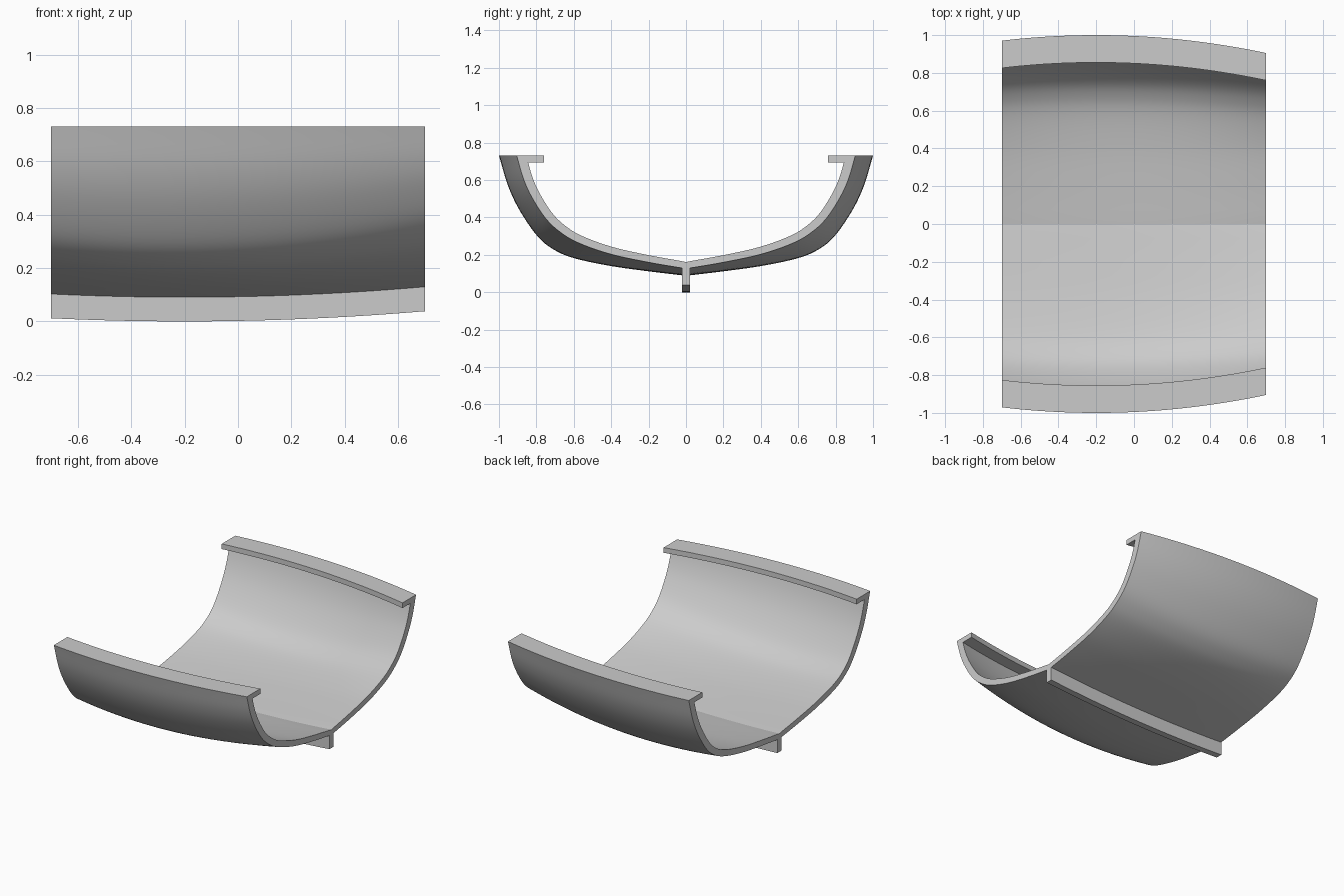
import bpy, bmesh, math
from mathutils import Vector

cube = bpy.data.objects.get("Cube")
if cube:
    bpy.data.objects.remove(cube, do_unlink=True)

grey = bpy.data.materials.new("light_grey")
grey.use_nodes = True
colour = (0.6, 0.6, 0.6, 1)
grey.diffuse_color = colour
grey.node_tree.nodes["Principled BSDF"].inputs["Base Color"].default_value = colour

HALF, TOP, LIP_UNDER, LIP_WIDTH = 0.7, 0.73, 0.695, 0.145
STATIONS = 32

# Outer half sections (y, z) from keel to rim: widest station and the narrow end
WIDE = [(0, .088), (.2, .112), (.4, .14), (.59, .18), (.7, .224), (.79, .295),
        (.885, .43), (.95, .565), (1, TOP)]
NARROW = [(0, .126), (.2, .16), (.4, .203), (.57, .262), (.67, .32), (.75, .395),
          (.825, .51), (.87, .61), (.905, TOP)]


def smooth_path(points, steps=5):
    """Curve passing through all the points."""
    p = [Vector(q) for q in points]
    p = [2 * p[0] - p[1]] + p + [2 * p[-1] - p[-2]]
    out = []
    for i in range(1, len(p) - 2):
        a, b, c, d = p[i - 1:i + 3]
        for k in range(steps):
            t = k / steps
            out.append(0.5 * (2 * b + (c - a) * t + (2 * a - 5 * b + 4 * c - d) * t ** 2
                              + (3 * b - a - 3 * c + d) * t ** 3))
    return out + [p[-2]]


def blend(x):
    return ((x + 0.2) / 0.9) ** 2


def hull_ring(x):
    """Closed section: outer skin, inward rim lip and inner skin, both sides."""
    t = blend(x)
    outer = smooth_path([Vector(a).lerp(Vector(b), t) for a, b in zip(WIDE, NARROW)])
    inner = []
    for i, p in enumerate(outer):
        d = (outer[min(i + 1, len(outer) - 1)] - outer[max(i - 1, 0)]).normalized()
        thick = 0.036 + 0.014 * i / (len(outer) - 1)
        inner.append(p + Vector((-d.y, d.x)) * thick)
    inner[0].x = 0
    # End the inner skin exactly under the lip
    j = next(i for i, p in enumerate(inner) if p.y > LIP_UNDER)
    a, b = inner[j - 1], inner[j]
    meet = a.lerp(b, (LIP_UNDER - a.y) / (b.y - a.y))
    inner = [p if i < j else meet for i, p in enumerate(inner)]
    edge = outer[-1].x - LIP_WIDTH
    half = outer + [Vector((edge, TOP)), Vector((edge, LIP_UNDER))] + inner[::-1]
    other = [Vector((-p.x, p.y)) for p in half[::-1][1:-1]]
    return [(x, p.x, p.y) for p in half + other]


def keel_ring(x):
    bottom = 0.038 * blend(x)
    return [(x, -.022, bottom), (x, .022, bottom),
            (x, .022, bottom + .1), (x, -.022, bottom + .1)]


def loft(name, ring):
    """Skin a row of sections along the length and cap both ends."""
    bm = bmesh.new()
    rows = [[bm.verts.new(c) for c in ring(-HALF + 2 * HALF * i / STATIONS)]
            for i in range(STATIONS + 1)]
    for r, s in zip(rows, rows[1:]):
        for k in range(len(r)):
            n = (k + 1) % len(r)
            bm.faces.new((r[k], r[n], s[n], s[k]))
    bm.faces.new(rows[0][::-1])
    bm.faces.new(rows[-1])
    bmesh.ops.remove_doubles(bm, verts=bm.verts, dist=1e-5)
    bmesh.ops.recalc_face_normals(bm, faces=bm.faces)
    mesh = bpy.data.meshes.new(name)
    bm.to_mesh(mesh)
    bm.free()
    mesh.materials.append(grey)
    obj = bpy.data.objects.new(name, mesh)
    bpy.context.collection.objects.link(obj)
    bpy.ops.object.select_all(action='DESELECT')
    obj.select_set(True)
    bpy.context.view_layer.objects.active = obj
    bpy.ops.object.shade_smooth_by_angle(angle=math.radians(12))
    return obj


loft("hull_shell", hull_ring)
loft("keel_bar", keel_ring)
